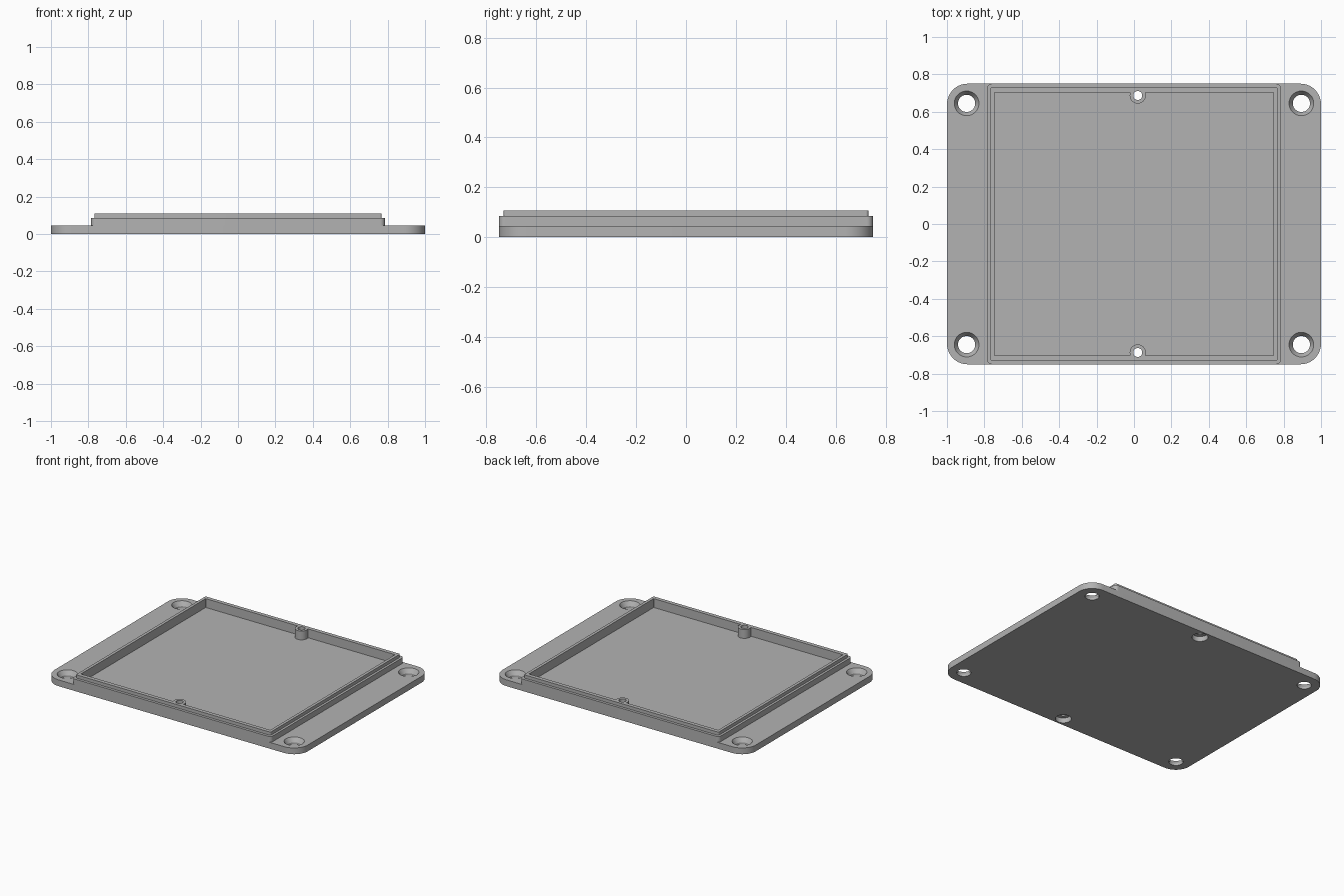
import bpy, bmesh
from math import cos, sin, pi

if "Cube" in bpy.data.objects:
    bpy.data.objects.remove(bpy.data.objects["Cube"], do_unlink=True)

grey = bpy.data.materials.new("plain grey")
grey.use_nodes = True
colour = (0.45, 0.45, 0.45, 1)
grey.diffuse_color = colour
grey.node_tree.nodes["Principled BSDF"].inputs["Base Color"].default_value = colour

STEPS = 10          # segments per rounded corner
PLATE_TOP = 0.045
RIM_TOP = 0.108


def loft(name, sections, centres=((0, 0),)):
    """Closed solid through rounded rectangles (half x, half y, radius, z)."""
    bm = bmesh.new()
    for cx, cy in centres:
        rings = []
        for hx, hy, r, z in sections:
            ring = []
            for k, (sx, sy) in enumerate(((1, 1), (-1, 1), (-1, -1), (1, -1))):
                for i in range(STEPS + 1):
                    a = (k + i / STEPS) * pi / 2
                    ring.append(bm.verts.new((cx + sx * (hx - r) + r * cos(a),
                                              cy + sy * (hy - r) + r * sin(a), z)))
            rings.append(ring)
        n = len(rings[0])
        for low, high in zip(rings, rings[1:]):
            for i in range(n):
                j = (i + 1) % n
                bm.faces.new((low[i], low[j], high[j], high[i]))
        bm.faces.new(rings[0][::-1])
        bm.faces.new(rings[-1])
    bmesh.ops.remove_doubles(bm, verts=bm.verts, dist=1e-5)
    bmesh.ops.recalc_face_normals(bm, faces=bm.faces)
    mesh = bpy.data.meshes.new(name)
    bm.to_mesh(mesh)
    bm.free()
    mesh.materials.append(grey)
    obj = bpy.data.objects.new(name, mesh)
    bpy.context.collection.objects.link(obj)
    return obj


def round_solid(name, profile, centres):
    return loft(name, [(r, r, r, z) for r, z in profile], centres)


def select_only(obj):
    bpy.ops.object.select_all(action='DESELECT')
    obj.select_set(True)
    bpy.context.view_layer.objects.active = obj


def cut(target, cutter):
    mod = target.modifiers.new("cut", 'BOOLEAN')
    mod.operation = 'DIFFERENCE'
    mod.solver = 'EXACT'
    mod.object = cutter
    select_only(target)
    bpy.ops.object.modifier_apply(modifier=mod.name)


corners = [(x, y) for x in (-0.895, 0.895) for y in (-0.645, 0.645)]
posts = [(0.02, -0.687), (0.02, 0.687)]

# Mounting plate and the stepped rim standing on it
plate = loft("base_plate", [(1, 0.75, 0.11, 0), (1, 0.75, 0.11, PLATE_TOP)])
rim = loft("stepped_rim", [(0.785, 0.75, 0.025, PLATE_TOP), (0.785, 0.75, 0.025, 0.085),
                           (0.768, 0.731, 0.01, 0.085), (0.768, 0.731, 0.01, RIM_TOP)])

# Tray hollow, leaving the two screw posts standing against the walls
hollow = loft("hollow_cutter", [(0.747, 0.703, 0.002, 0.02), (0.747, 0.703, 0.002, 0.15)])
post_shape = round_solid("post_cutter", [(0.043, 0), (0.043, 0.2)], posts)
cut(hollow, post_shape)
cut(rim, hollow)

# Screw holes through the posts, with wide recesses underneath
post_holes = round_solid("post_hole_cutter", [(0.024, -0.05), (0.024, 0.2)], posts)
recesses = round_solid("recess_cutter", [(0.052, -0.05), (0.052, 0.036)], posts)
cut(rim, post_holes)
cut(plate, post_holes)
cut(plate, recesses)

# Countersunk mounting holes in the corners
mounts = round_solid("mount_hole_cutter", [(0.046, -0.05), (0.046, 0.015),
                                           (0.066, PLATE_TOP), (0.066, 0.1)], corners)
cut(plate, mounts)

for helper in (hollow, post_shape, post_holes, recesses, mounts):
    bpy.data.objects.remove(helper, do_unlink=True)

for part in (plate, rim):
    select_only(part)
    bpy.ops.object.shade_smooth_by_angle(angle=0.5)
